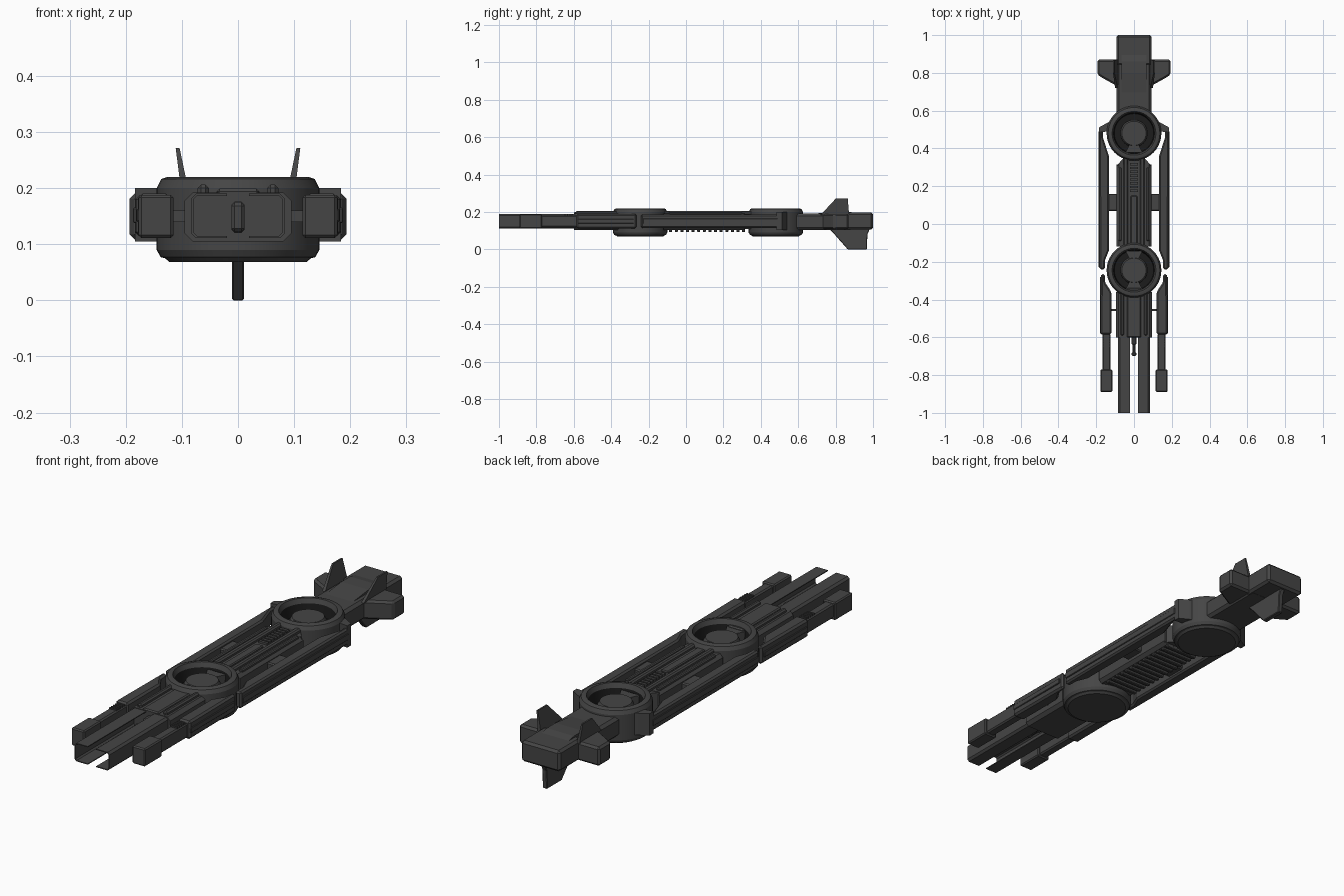
import bpy, bmesh, math
from mathutils import Vector

if "Cube" in bpy.data.objects:
    bpy.data.objects.remove(bpy.data.objects["Cube"])


def material(name, v):
    m = bpy.data.materials.new(name)
    m.diffuse_color = (v, v, v, 1)
    m.use_nodes = True
    m.node_tree.nodes["Principled BSDF"].inputs["Base Color"].default_value = m.diffuse_color
    return m


GREY = material("dark_grey", 0.06)
BLACK = material("black", 0.012)


def finish(name, bm, mirror=False, bevel=0, mat=GREY):
    bmesh.ops.recalc_face_normals(bm, faces=bm.faces)
    me = bpy.data.meshes.new(name)
    bm.to_mesh(me)
    bm.free()
    ob = bpy.data.objects.new(name, me)
    bpy.context.collection.objects.link(ob)
    me.materials.append(mat)
    if bevel:
        b = ob.modifiers.new("bevel", 'BEVEL')
        b.width, b.segments, b.limit_method = bevel, 1, 'ANGLE'
    if mirror:
        ob.modifiers.new("mirror", 'MIRROR')
    return ob


def prism(name, pts, axis, lo, hi, **kw):
    """Extrude a 2D outline along an axis (x: y,z outline; y: x,z; z: x,y)."""
    place = {'x': lambda p, t: (t, p[0], p[1]),
             'y': lambda p, t: (p[0], t, p[1]),
             'z': lambda p, t: (p[0], p[1], t)}[axis]
    bm = bmesh.new()
    a = [bm.verts.new(place(p, lo)) for p in pts]
    b = [bm.verts.new(place(p, hi)) for p in pts]
    n = len(pts)
    bm.faces.new(a)
    bm.faces.new(b)
    for i in range(n):
        bm.faces.new((a[i], a[(i + 1) % n], b[(i + 1) % n], b[i]))
    return finish(name, bm, **kw)


def box(name, x0, x1, y0, y1, z0, z1, **kw):
    return prism(name, [(x0, y0), (x1, y0), (x1, y1), (x0, y1)], 'z', z0, z1, **kw)


def lathe(name, profile, cy, seg=40, mat=GREY):
    bm = bmesh.new()
    vs = [bm.verts.new((r, 0, z)) for r, z in profile]
    es = [bm.edges.new(p) for p in zip(vs, vs[1:])]
    bmesh.ops.spin(bm, geom=vs + es, axis=(0, 0, 1), cent=(0, 0, 0),
                   angle=2 * math.pi, steps=seg, use_duplicate=False)
    bmesh.ops.remove_doubles(bm, verts=bm.verts, dist=1e-5)
    bmesh.ops.translate(bm, verts=bm.verts, vec=(0, cy, 0))
    ob = finish(name, bm, mat=mat)
    bpy.context.view_layer.objects.active = ob
    ob.select_set(True)
    bpy.ops.object.shade_smooth_by_angle(angle=math.radians(25))
    ob.select_set(False)
    return ob


# Engine pods: round housing, dark well, hub and struts
def pod(label, cy, strut_dirs):
    lathe(label + "_housing", [(0, .068), (.122, .068), (.13, .075), (.138, .077), (.145, .09),
                               (.145, .2), (.137, .216), (.125, .22), (.116, .22), (.108, .2)], cy)
    lathe(label + "_well", [(.109, .201), (.104, .15), (0, .15)], cy, mat=BLACK)
    lathe(label + "_hub", [(.072, .15), (.072, .18), (.064, .195), (0, .195)], cy)
    for s in strut_dirs:
        prism(label + "_strut", [(-.022, cy + s * .055), (.022, cy + s * .055),
                                 (.045, cy + s * .101), (-.045, cy + s * .101)], 'z', .15, .192)


pod("rear_pod", .48, [-1])
pod("front_pod", -.245, [1, -1])


def octagon(w, z0, z1, c):
    return [(-w, z0 + c), (-w + c, z0), (w - c, z0), (w, z0 + c),
            (w, z1 - c), (w - c, z1), (-w + c, z1), (-w, z1 - c)]


# Central hull with tapered necks and long ridges
prism("centre_hull", octagon(.093, .103, .192, .014), 'y', -.12, .315)
prism("hull_neck", [(-.09, .31), (.09, .31), (.055, .35), (-.055, .35)], 'z', .11, .19)
box("hull_ridge", .032, .056, -.12, .36, .18, .206, mirror=True, bevel=.006)
box("hull_edge_strip", .066, .082, -.09, .3, .18, .2, mirror=True, bevel=.004)
box("spine", -.018, .018, -.12, .15, .185, .199, bevel=.004)
for i in range(8):
    box("top_louvre", -.021, .021, .17 + i * .02, .182 + i * .02, .188, .201)
for i in range(14):
    box("belly_rib", -.078, .078, -.09 + i * .03, -.074 + i * .03, .092, .106, bevel=.003)

# Cross braces to the side rails
box("cross_brace", .085, .14, .07, .16, .13, .175, mirror=True, bevel=.005)
box("front_brace", .085, .125, -.46, -.45, .14, .16, mirror=True)

# Long side rails
prism("side_rail", [(.155, -.24), (.182, -.24), (.184, .51), (.165, .51), (.165, .46),
                    (.133, .36), (.133, -.14), (.153, -.19)], 'z', .115, .187,
      mirror=True, bevel=.007)
box("side_rail_strip", .18, .187, -.23, .49, .138, .165, mirror=True, bevel=.002)
prism("rear_pod_bracket", [(.12, .545), (.143, .535), (.184, .512), (.184, .485),
                           (.14, .49), (.12, .5)], 'z', .105, .2, mirror=True)

# Front outer arms
prism("front_arm", [(.155, -.265), (.175, -.265), (.178, -.585), (.12, -.585),
                    (.12, -.36), (.152, -.31)], 'z', .112, .19, mirror=True, bevel=.008)
box("front_arm_strip", .172, .181, -.58, -.28, .14, .163, mirror=True, bevel=.002)
box("front_arm_beam", .125, .167, -.78, -.58, .118, .182, mirror=True, bevel=.006)
for i in range(5):
    box("arm_beam_fin", .128, .163, -.65 + i * .013, -.643 + i * .013, .18, .187, mirror=True)
box("front_arm_tip", .115, .177, -.89, -.77, .111, .188, mirror=True, bevel=.005)

# Nose block
prism("nose_block", octagon(.095, .105, .192, .014), 'y', -.6, -.36)
box("nose_ridge", .052, .072, -.59, -.34, .18, .206, mirror=True, bevel=.006)
box("nose_spine", -.038, .038, -.6, -.34, .185, .199, bevel=.005)

# Inward-facing channel prongs
prism("nose_prong", [(.02, .19), (.075, .19), (.084, .181), (.084, .12), (.075, .111), (.02, .111),
                     (.02, .115), (.073, .115), (.079, .121), (.079, .18), (.073, .186), (.02, .186)],
      'y', -1, -.58, mirror=True)

# Small centre barrel between the prongs
box("barrel_mount", -.012, .012, -.64, -.58, .12, .176, bevel=.006)
box("barrel", -.007, .007, -.7, -.63, .126, .17, bevel=.004)
box("barrel_muzzle", -.012, .012, -.7, -.678, .122, .174, bevel=.006)

# Tail
prism("tail_body", octagon(.092, .105, .192, .012), 'y', .59, .88)
box("tail_end", -.093, .093, .84, 1, .106, .197, bevel=.01)
prism("tail_ridge", [(.66, .188), (.8, .204), (.86, .204), (.93, .19)], 'x', -.065, .065)

# Tail fins
prism("side_fin", [(.08, .87), (.193, .87), (.193, .79), (.17, .775), (.08, .725)], 'z',
      .108, .19, mirror=True, bevel=.009)
top_fin = prism("top_fin", [(.72, .185), (.8, .271), (.865, .271), (.872, .185)], 'x', .086, .1,
                mirror=True)
for v in top_fin.data.vertices:
    if v.co.z > .2:
        v.co.x = .104 if v.co.x < .09 else .111
prism("belly_fin", [(.76, .115), (.79, .085), (.865, 0), (.967, 0), (.97, .08), (.985, .115)], 'x',
      -.011, .011, bevel=.003)
